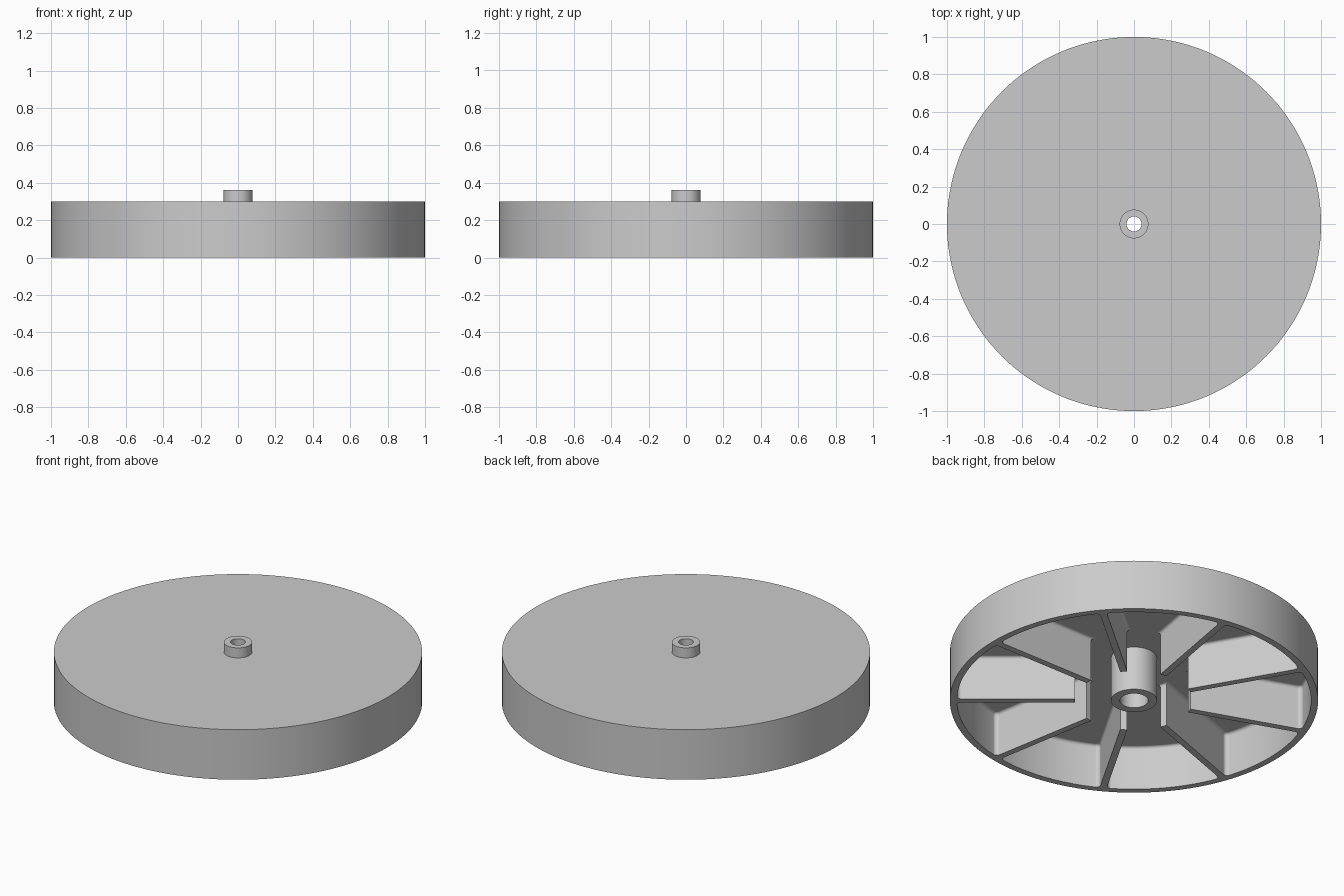
import bpy, bmesh
from math import radians, pi, sin, cos, atan2, sqrt
from mathutils import Matrix, Vector

cube = bpy.data.objects.get("Cube")
if cube:
    bpy.data.objects.remove(cube, do_unlink=True)

RIBS = 9                          # the first rib points along +x
STEP = 2 * pi / RIBS
HEIGHT, PLATE_Z = 0.3, 0.264      # wheel height, underside of the plate
RIM_R, RIB_R = 0.962, 0.32        # inside of the rim, inner end of the ribs
HALF_RIB, FILLET = 0.019, 0.024

grey = bpy.data.materials.new("plain_grey")
grey.use_nodes = True
colour = (0.6, 0.6, 0.6, 1)
grey.diffuse_color = colour
grey.node_tree.nodes["Principled BSDF"].inputs["Base Color"].default_value = colour


def add_object(name, bm):
    bmesh.ops.recalc_face_normals(bm, faces=bm.faces)
    mesh = bpy.data.meshes.new(name)
    bm.to_mesh(mesh)
    bm.free()
    mesh.materials.append(grey)
    obj = bpy.data.objects.new(name, mesh)
    bpy.context.collection.objects.link(obj)
    return obj


def cylinder(name, radius, z0, z1, sides=64):
    bm = bmesh.new()
    bmesh.ops.create_cone(bm, cap_ends=True, segments=sides, radius1=radius,
                          radius2=radius, depth=z1 - z0,
                          matrix=Matrix.Translation((0, 0, (z0 + z1) / 2)))
    return add_object(name, bm)


def pocket_side():
    """Half a pocket in the rib's own frame: rib end, then the rounded rim corner."""
    across = HALF_RIB + FILLET
    along = sqrt((RIM_R - FILLET) ** 2 - across ** 2)
    end = atan2(across, along)
    points = [(RIB_R, HALF_RIB)]
    for i in range(6):
        a = -pi / 2 + (end + pi / 2) * i / 5
        points.append((along + FILLET * cos(a), across + FILLET * sin(a)))
    return points, end


def pocket_cutter():
    """Star-shaped hollow that leaves the rim, ribs and plate standing."""
    side, start = pocket_side()
    outline = []
    for k in range(RIBS):
        a = k * STEP
        here, there = Matrix.Rotation(a, 2), Matrix.Rotation(a + STEP, 2)
        outline += [here @ Vector(p) for p in side]
        for i in range(1, 12):
            t = a + start + (STEP - 2 * start) * i / 12
            outline.append(Vector((cos(t), sin(t))) * RIM_R)
        outline += [there @ Vector((x, -y)) for x, y in reversed(side)]
    bm = bmesh.new()
    base = bm.faces.new([bm.verts.new((p.x, p.y, -0.1)) for p in outline])
    top = bmesh.ops.extrude_face_region(bm, geom=[base], use_keep_orig=True)["geom"]
    bmesh.ops.translate(bm, vec=(0, 0, PLATE_Z + 0.1),
                        verts=[g for g in top if isinstance(g, bmesh.types.BMVert)])
    # Soft corner where the walls meet the plate
    edges = [e for e in bm.edges if all(v.co.z > 0 for v in e.verts)]
    bmesh.ops.bevel(bm, geom=edges, offset=0.018, segments=4, profile=0.5,
                    affect='EDGES')
    return add_object("pocket_cutter", bm)


# Solid disc, hollowed from below, with the hub, peg and bore
wheel = cylinder("ribbed_wheel", 1, 0, HEIGHT, 144)
steps = [
    (pocket_cutter(), 'DIFFERENCE'),
    (cylinder("hub", 0.125, 0, 0.28), 'UNION'),
    (cylinder("top_peg", 0.077, 0.2, 0.36), 'UNION'),
    (cylinder("bore_cutter", 0.04, -0.1, 0.5), 'DIFFERENCE'),
    (cylinder("socket_cutter", 0.077, -0.1, 0.1), 'DIFFERENCE'),
]
bpy.ops.object.select_all(action='DESELECT')
wheel.select_set(True)
bpy.context.view_layer.objects.active = wheel
for tool, operation in steps:
    tool.hide_render = True
    mod = wheel.modifiers.new(tool.name, 'BOOLEAN')
    mod.operation, mod.solver, mod.object = operation, 'EXACT', tool
    bpy.ops.object.modifier_apply(modifier=mod.name)
    bpy.data.objects.remove(tool, do_unlink=True)

bpy.ops.object.shade_smooth_by_angle(angle=radians(35))
weighted = wheel.modifiers.new("even_shading", 'WEIGHTED_NORMAL')
weighted.keep_sharp = True
